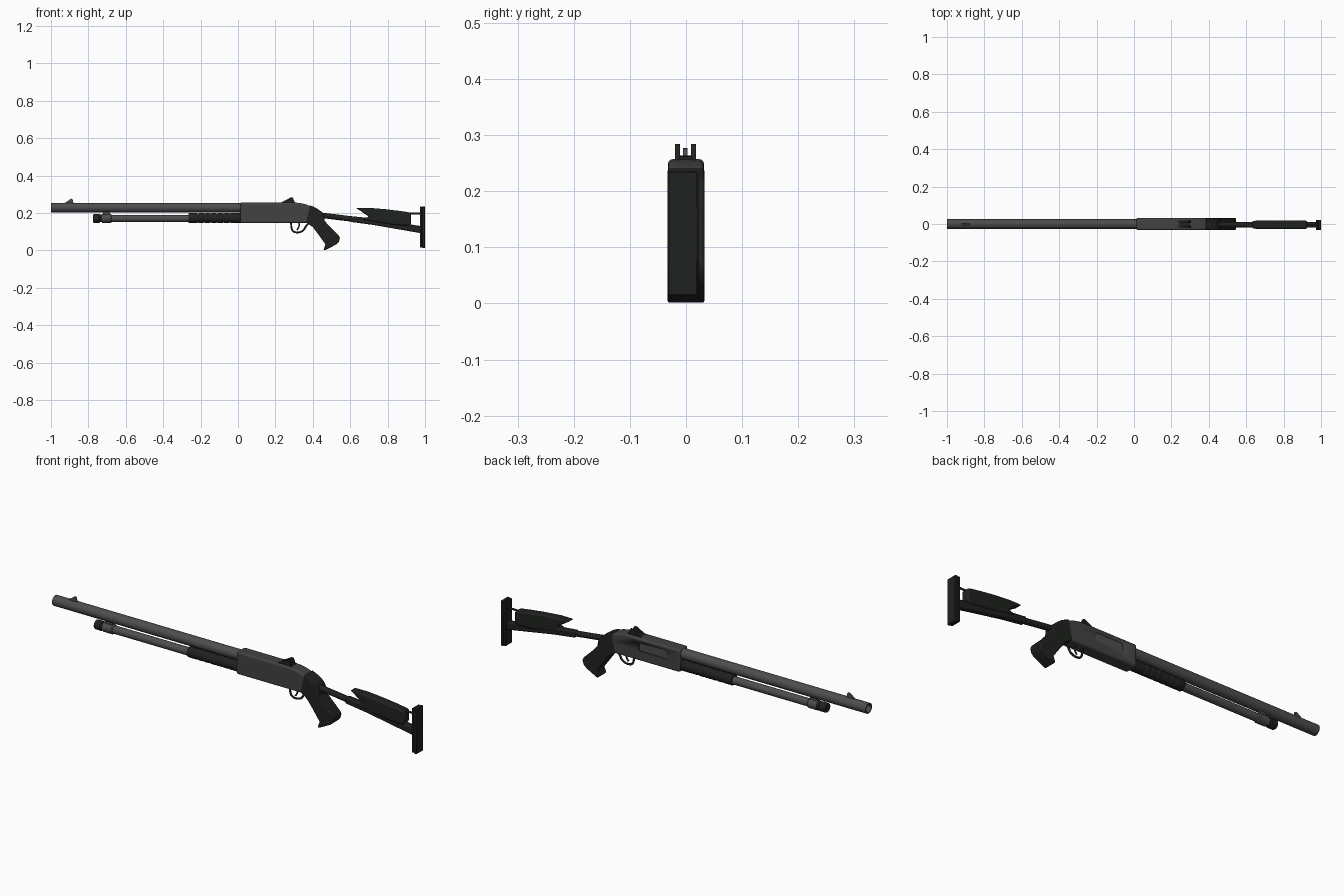
import bpy, bmesh, math
from mathutils import Vector

if "Cube" in bpy.data.objects:
    bpy.data.objects.remove(bpy.data.objects["Cube"])


def material(name, v):
    m = bpy.data.materials.new(name)
    m.diffuse_color = (*v, 1)
    m.use_nodes = True
    m.node_tree.nodes["Principled BSDF"].inputs["Base Color"].default_value = m.diffuse_color
    return m


STEEL = material("steel", (0.075, 0.075, 0.075))
RECEIVER = material("receiver_grey", (0.055, 0.055, 0.055))
BLACK = material("black_polymer", (0.014, 0.016, 0.014))
BOLT = material("bolt_grey", (0.075, 0.075, 0.085))


def finish(bm, name, mat, bevel=0, smooth=True, segs=1):
    bmesh.ops.recalc_face_normals(bm, faces=bm.faces)
    me = bpy.data.meshes.new(name)
    bm.to_mesh(me)
    bm.free()
    ob = bpy.data.objects.new(name, me)
    bpy.context.collection.objects.link(ob)
    me.materials.append(mat)
    if bevel:
        b = ob.modifiers.new("bevel", 'BEVEL')
        b.width, b.segments, b.limit_method = bevel, segs, 'ANGLE'
        b.angle_limit = math.radians(35)
    if smooth:
        bpy.ops.object.select_all(action='DESELECT')
        ob.select_set(True)
        bpy.context.view_layer.objects.active = ob
        bpy.ops.object.shade_smooth_by_angle(angle=math.radians(32))
    return ob


def slab(name, pts, y0, y1, mat, bevel=0, segs=1):
    """Side profile in x,z pushed through from y0 to y1."""
    bm = bmesh.new()
    f = bm.faces.new([bm.verts.new((x, y0, z)) for x, z in pts])
    r = bmesh.ops.extrude_face_region(bm, geom=[f])
    bmesh.ops.translate(bm, vec=(0, y1 - y0, 0),
                        verts=[v for v in r["geom"] if isinstance(v, bmesh.types.BMVert)])
    return finish(bm, name, mat, bevel, segs=segs)


def box(name, x0, x1, y0, y1, z0, z1, mat, bevel=0):
    return slab(name, [(x0, z0), (x1, z0), (x1, z1), (x0, z1)], y0, y1, mat, bevel)


def lathe(name, prof, z, mat, n=24, y=0):
    """Spin (x, radius) points about an axis along x."""
    bm = bmesh.new()
    vs = [bm.verts.new((x, y, z + r)) for x, r in prof]
    es = [bm.edges.new(p) for p in zip(vs, vs[1:])]
    bmesh.ops.spin(bm, geom=vs + es, cent=(0, y, z), axis=(1, 0, 0),
                   angle=2 * math.pi, steps=n, use_duplicate=False)
    bmesh.ops.remove_doubles(bm, verts=bm.verts, dist=1e-5)
    return finish(bm, name, mat)


def tube(name, pts, r, mat, kind='POLY', cyclic=False):
    cu = bpy.data.curves.new(name, 'CURVE')
    cu.dimensions, cu.bevel_depth, cu.bevel_resolution = '3D', r, 2
    cu.use_fill_caps = True
    sp = cu.splines.new(kind)
    sp.points.add(len(pts) - 1)
    for p, c in zip(sp.points, pts):
        p.co = (*c, 1)
    sp.use_cyclic_u = cyclic
    if kind == 'NURBS':
        sp.order_u, sp.use_endpoint_u = 3, True
    ob = bpy.data.objects.new(name, cu)
    bpy.context.collection.objects.link(ob)
    cu.materials.append(mat)
    return ob


# barrel with hollow muzzle
BZ, TZ = 0.229, 0.171
lathe("barrel", [(-0.9, 0.0001), (-0.9, 0.019), (-1.0, 0.019), (-1.0, 0.0255),
                 (0.03, 0.0255)], BZ, STEEL)

# magazine tube, end cap and barrel clamp
lathe("magazine_tube", [(-0.70, 0.019), (0.03, 0.019)], TZ, STEEL)
lathe("magazine_cap", [(-0.775, 0), (-0.775, 0.021), (-0.77, 0.023), (-0.742, 0.023),
                       (-0.738, 0.020), (-0.725, 0.020), (-0.725, 0)], TZ, BLACK)
lathe("magazine_collar", [(-0.728, 0.018), (-0.728, 0.0235), (-0.68, 0.0235),
                          (-0.675, 0.019)], TZ, STEEL)
box("barrel_clamp", -0.722, -0.685, -0.008, 0.008, 0.185, 0.212, STEEL)

# pump fore-end with shallow grooves
prof = [(-0.265, 0.018), (-0.265, 0.024), (-0.26, 0.0265)]
for i in range(6):
    x = -0.22 + i * 0.034
    prof += [(x, 0.0265), (x + 0.003, 0.0245), (x + 0.009, 0.0245), (x + 0.012, 0.0265)]
prof += [(0.02, 0.0265)]
lathe("pump_fore_end", prof, TZ + 0.002, BLACK)

# receiver
rec = slab("receiver", [(0.012, 0.147), (0.385, 0.147), (0.405, 0.2), (0.392, 0.234),
                        (0.366, 0.246), (0.33, 0.254), (0.29, 0.257), (0.012, 0.257)],
           -0.032, 0.032, RECEIVER, 0.008, 3)

# ejection port on the far side, cut and filled by the bolt
cut = box("port_cutter", 0.085, 0.235, 0.026, 0.05, 0.195, 0.235, RECEIVER)
cut.hide_render = True
cut.hide_viewport = True
bo = rec.modifiers.new("port", 'BOOLEAN')
bo.object, bo.operation = cut, 'DIFFERENCE'
box("bolt", 0.086, 0.234, 0.02, 0.0285, 0.196, 0.234, BOLT)

# front sight
slab("front_sight", [(-0.932, 0.25), (-0.905, 0.268), (-0.893, 0.277), (-0.885, 0.275),
                     (-0.878, 0.25)], -0.005, 0.003, STEEL)

# rear sight: base, two ears and the aperture ramp
slab("rear_sight_base", [(0.225, 0.252), (0.30, 0.252), (0.30, 0.262), (0.265, 0.264)],
     -0.019, 0.017, BLACK)
for s, n in ((-1, "near"), (1, "far")):
    yc = -0.001 + s * 0.0145
    slab("rear_sight_ear_" + n, [(0.225, 0.254), (0.25, 0.266), (0.282, 0.284),
                                 (0.292, 0.284), (0.306, 0.254)],
         yc - 0.0045, yc + 0.0045, BLACK)

# trigger guard and trigger
tube("trigger_guard", [(0.284, 0, 0.152), (0.284, 0, 0.115), (0.30, 0, 0.097),
                       (0.33, 0, 0.096), (0.352, 0, 0.108), (0.362, 0, 0.13),
                       (0.378, 0, 0.146)], 0.005, BLACK, 'NURBS')
tube("trigger", [(0.325, 0, 0.152), (0.328, 0, 0.135), (0.322, 0, 0.118),
                 (0.314, 0, 0.110)], 0.004, BLACK, 'NURBS')

# pistol grip
slab("pistol_grip", [(0.365, 0.15), (0.385, 0.242), (0.42, 0.226), (0.448, 0.206),
                     (0.46, 0.185), (0.464, 0.157), (0.49, 0.128), (0.538, 0.082),
                     (0.545, 0.068), (0.54, 0.048), (0.525, 0.032), (0.463, 0.0),
                     (0.457, 0.006), (0.468, 0.032), (0.43, 0.085), (0.40, 0.125)],
     -0.033, 0.033, BLACK, 0.012, 2)

# stock strut: round neck flowing into a tapered beam
YC = -0.004
tube("stock_neck", [(0.43, YC, 0.19), (0.66, YC, 0.162)], 0.0145, BLACK)
slab("stock_beam", [(0.60, 0.184), (0.72, 0.172), (0.98, 0.13), (0.98, 0.092),
                    (0.72, 0.137), (0.60, 0.153)], YC - 0.016, YC + 0.016, BLACK, 0.006, 2)

# cheek rest and its rods
slab("cheek_rest", [(0.628, 0.228), (0.70, 0.228), (0.785, 0.221), (0.86, 0.212),
                    (0.922, 0.203), (0.926, 0.195), (0.926, 0.142), (0.91, 0.132),
                    (0.83, 0.138), (0.66, 0.166), (0.70, 0.18), (0.675, 0.198),
                    (0.65, 0.215)], YC - 0.022, YC + 0.022, BLACK, 0.008, 2)
tube("cheek_rest_rod", [(0.90, YC, 0.197), (0.98, YC, 0.197)], 0.005, BLACK)

# butt plate and rubber pad
box("butt_plate", 0.972, 0.984, -0.032, 0.021, 0.016, 0.234, BLACK, 0.002)
box("butt_pad", 0.984, 1.0, -0.033, 0.022, 0.013, 0.236, BLACK, 0.003)
